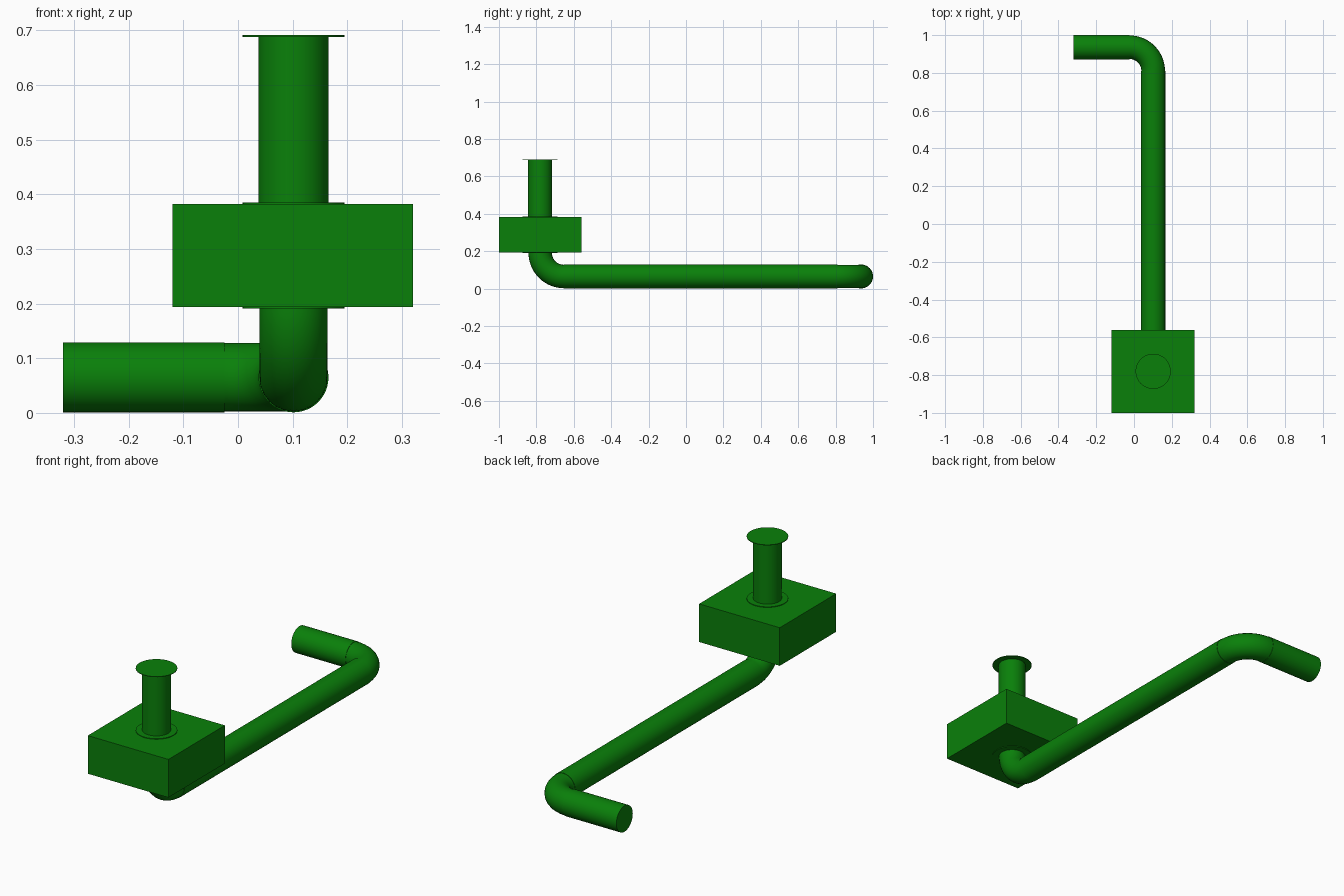
import bpy, math
from mathutils import Vector

if "Cube" in bpy.data.objects:
    bpy.data.objects.remove(bpy.data.objects["Cube"])

green = bpy.data.materials.new("green")
green.diffuse_color = (0.003, 0.216, 0.003, 1)
green.use_nodes = True
green.node_tree.nodes["Principled BSDF"].inputs["Base Color"].default_value = green.diffuse_color

PX, PY, PZ = 0.1015, -0.78, 0.065      # riser axis x, y and floor pipe height
R_PIPE, R_ELBOW, BEND = 0.064, 0.0625, 0.126


def finish(ob, name):
    ob.name = name
    ob.data.materials.clear()
    ob.data.materials.append(green)
    bpy.ops.object.shade_smooth_by_angle(angle=math.radians(35))


def cylinder(name, a, b, radius):
    a, b = Vector(a), Vector(b)
    d = b - a
    bpy.ops.mesh.primitive_cylinder_add(
        vertices=48, radius=radius, depth=d.length, location=(a + b) / 2,
        rotation=d.to_track_quat('Z', 'Y').to_euler())
    finish(bpy.context.object, name)


def elbow(name, a, corner, b):
    """Quarter bend from a to b, tangent to the lines meeting at corner."""
    a, corner, b = Vector(a), Vector(corner), Vector(b)
    k = 0.5523
    cu = bpy.data.curves.new(name, 'CURVE')
    cu.dimensions = '3D'
    cu.bevel_depth, cu.bevel_resolution = R_ELBOW, 10
    cu.use_fill_caps = True
    sp = cu.splines.new('BEZIER')
    sp.resolution_u = 20
    sp.bezier_points.add(1)
    for p, co in zip(sp.bezier_points, (a, b)):
        p.handle_left_type = p.handle_right_type = 'FREE'
        p.co = co
        inner, outer = co + (corner - co) * k, co - (corner - co) * k
        p.handle_left, p.handle_right = (outer, inner) if co is a else (inner, outer)
    ob = bpy.data.objects.new(name, cu)
    bpy.context.collection.objects.link(ob)
    bpy.ops.object.select_all(action='DESELECT')
    ob.select_set(True)
    bpy.context.view_layer.objects.active = ob
    bpy.ops.object.convert(target='MESH')
    finish(bpy.context.object, name)


# Housing box
bpy.ops.mesh.primitive_cube_add(size=1, location=(0.1005, PY, 0.288))
bpy.context.object.scale = (0.44, 0.44, 0.188)
finish(bpy.context.object, "housing")

# Riser pipe and thin flanges
cylinder("riser_pipe", (PX, PY, 0.381), (PX, PY, 0.689), R_PIPE)
for name, z0, z1 in (("top_flange", 0.688, 0.691),
                     ("upper_flange", 0.381, 0.385),
                     ("lower_flange", 0.191, 0.195)):
    cylinder(name, (PX, PY, z0), (PX, PY, z1), 0.093)

# Floor pipe run: down bend, long pipe, side bend, outlet
y0, y1, yo = PY + BEND, 0.936 - BEND, 0.936
elbow("lower_elbow", (PX, PY, PZ + BEND + 0.003), (PX, PY, PZ), (PX, y0, PZ))
cylinder("long_pipe", (PX, y0, PZ), (PX, y1, PZ), R_PIPE)
elbow("outlet_elbow", (PX, y1, PZ), (PX, yo, PZ), (PX - BEND, yo, PZ))
cylinder("outlet_pipe", (PX - BEND, yo, PZ), (-0.32, yo, PZ), R_PIPE)
